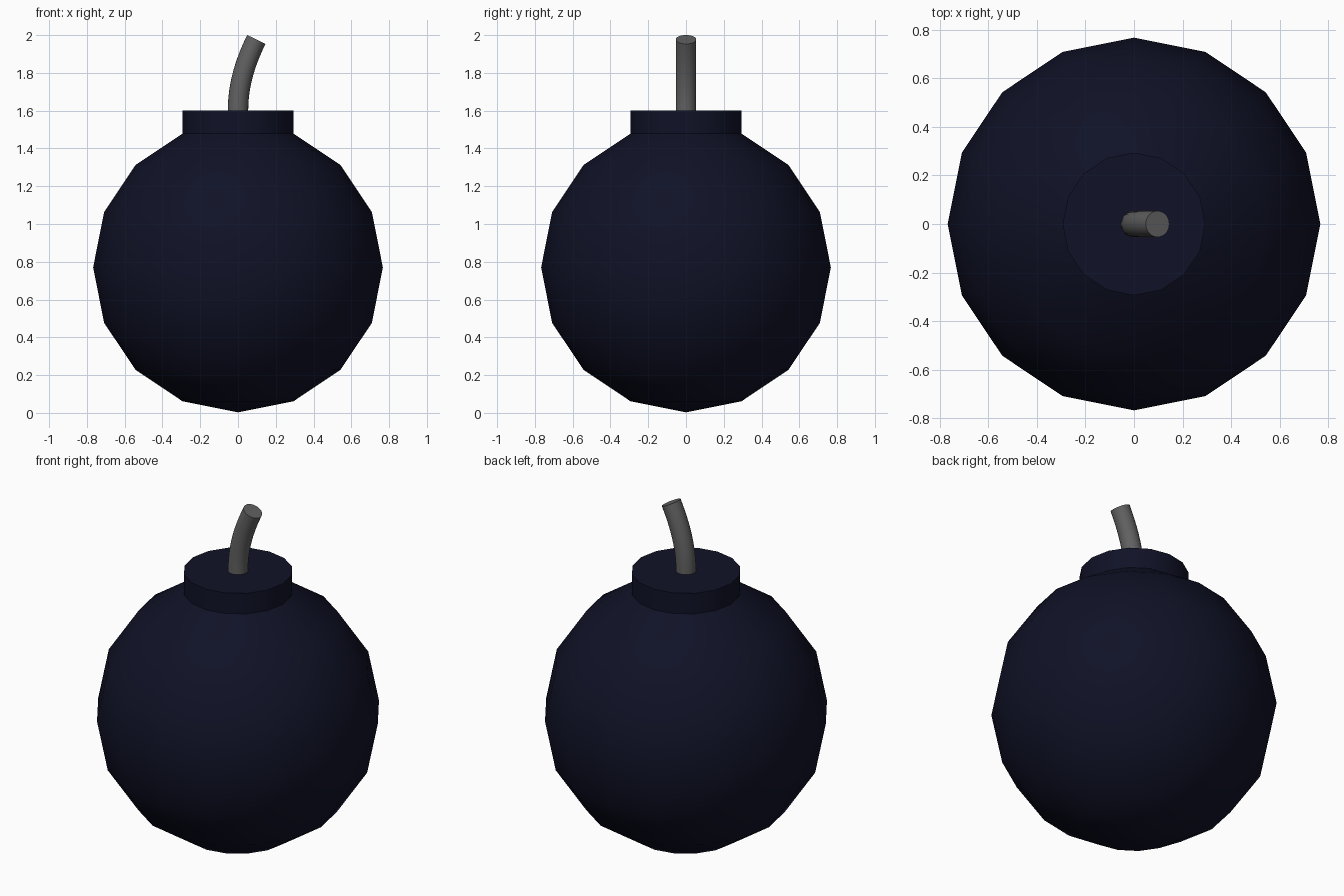
import bpy, bmesh, math
from mathutils import Vector

if "Cube" in bpy.data.objects:
    bpy.data.objects.remove(bpy.data.objects["Cube"])

R, CZ, SIDES, NECK_TOP = 0.767, 0.77, 16, 1.6


def material(name, rgb):
    m = bpy.data.materials.new(name)
    m.diffuse_color = (*rgb, 1)
    m.use_nodes = True
    m.node_tree.nodes["Principled BSDF"].inputs["Base Color"].default_value = m.diffuse_color
    return m


def finish(name, bm, mat, angle):
    bmesh.ops.recalc_face_normals(bm, faces=bm.faces)
    me = bpy.data.meshes.new(name)
    bm.to_mesh(me)
    bm.free()
    ob = bpy.data.objects.new(name, me)
    bpy.context.collection.objects.link(ob)
    me.materials.append(mat)
    bpy.ops.object.select_all(action='DESELECT')
    ob.select_set(True)
    bpy.context.view_layer.objects.active = ob
    bpy.ops.object.shade_smooth_by_angle(angle=math.radians(angle))
    return ob


# Round body: low-poly ball whose top cap is pulled up into the neck
bm = bmesh.new()
bmesh.ops.create_uvsphere(bm, u_segments=SIDES, v_segments=8, radius=R)
bmesh.ops.translate(bm, vec=(0, 0, CZ), verts=bm.verts)
pole = max(bm.verts, key=lambda v: v.co.z)
bmesh.ops.delete(bm, geom=[pole], context='VERTS')
rim = [e for e in bm.edges if e.is_boundary]
new = bmesh.ops.extrude_edge_only(bm, edges=rim)['geom']
for v in new:
    if isinstance(v, bmesh.types.BMVert):
        v.co.z = NECK_TOP
bmesh.ops.contextual_create(bm, geom=[e for e in new if isinstance(e, bmesh.types.BMEdge)])
finish("bomb_body", bm, material("navy", (0.005, 0.006, 0.02)), 35)

# Fuse: round tube swept along an arc that leans towards +x
N, STEPS, FR = 24, 12, 0.054
P = [Vector(p) for p in ((0, 0, 1.6), (0.0, 0, 1.74), (0.04, 0, 1.86), (0.097, 0, 1.977))]
bm = bmesh.new()
rings = []
for i in range(STEPS + 1):
    t = i / STEPS
    s = 1 - t
    c = s**3 * P[0] + 3 * s * s * t * P[1] + 3 * s * t * t * P[2] + t**3 * P[3]
    d = s * s * (P[1] - P[0]) + 2 * s * t * (P[2] - P[1]) + t * t * (P[3] - P[2])
    d.normalize()
    side = Vector((d.z, 0, -d.x))
    angles = [2 * math.pi * k / N for k in range(N)]
    rings.append([bm.verts.new(c + FR * (math.cos(a) * side + math.sin(a) * Vector((0, 1, 0))))
                  for a in angles])
for a, b in zip(rings, rings[1:]):
    for k in range(N):
        bm.faces.new((a[k], a[(k + 1) % N], b[(k + 1) % N], b[k]))
bm.faces.new(rings[0])
bm.faces.new(rings[-1])
finish("fuse", bm, material("dark_grey", (0.12, 0.12, 0.12)), 35)
